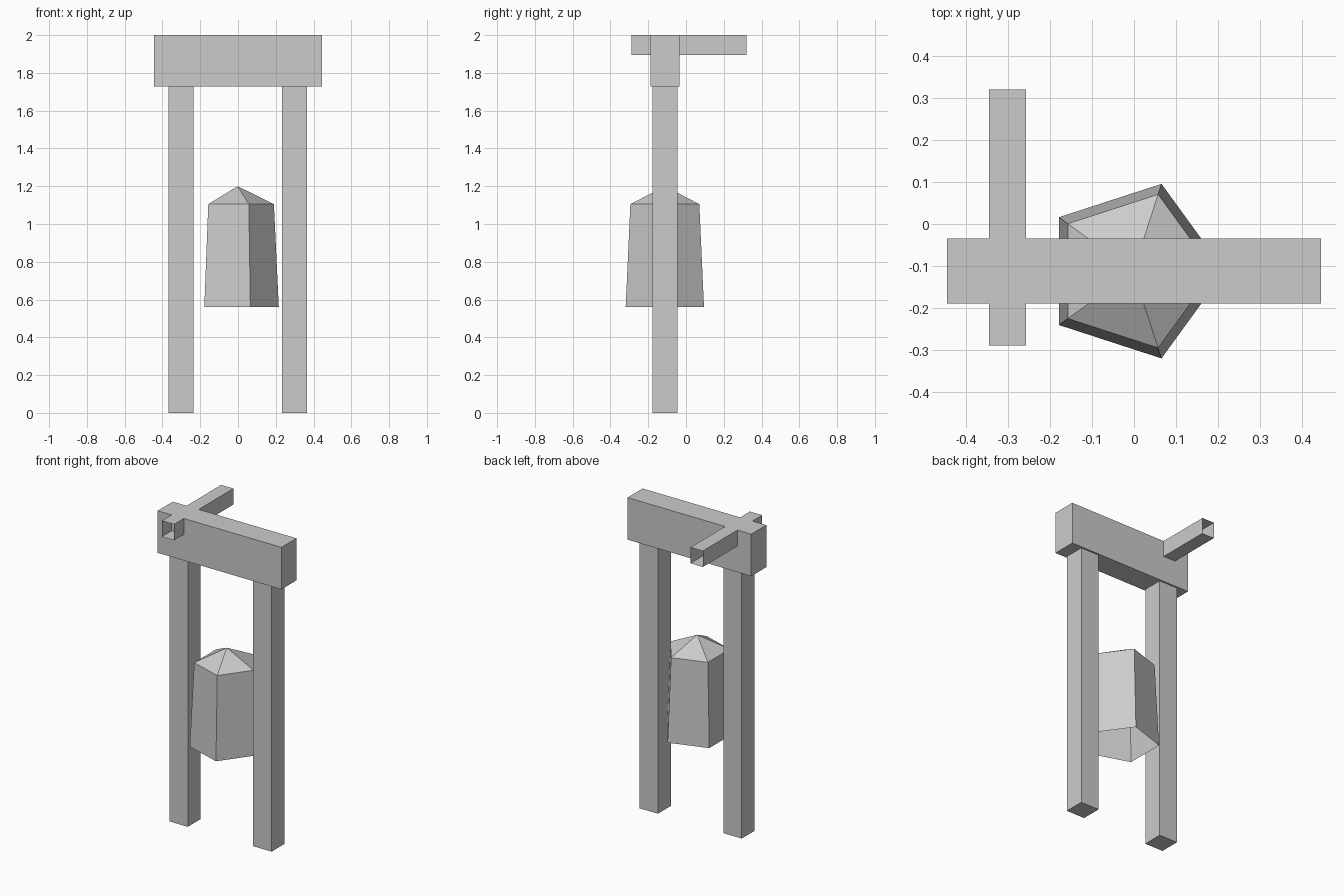
import bpy, bmesh
from math import cos, sin, tau

if "Cube" in bpy.data.objects:
    bpy.data.objects.remove(bpy.data.objects["Cube"])

CY = -0.112  # depth of the frame's centre line


def make_object(name, bm):
    bmesh.ops.recalc_face_normals(bm, faces=bm.faces[:])
    mesh = bpy.data.meshes.new(name)
    bm.to_mesh(mesh)
    bm.free()
    obj = bpy.data.objects.new(name, mesh)
    bpy.context.collection.objects.link(obj)
    return obj


def box(name, lo, hi, open_ends=False):
    bm = bmesh.new()
    bmesh.ops.create_cube(bm, size=1)
    for v in bm.verts:
        v.co = [(a + b) / 2 + c * (b - a) for a, b, c in zip(lo, hi, v.co)]
    obj_faces = []
    if open_ends:
        bm.normal_update()
        obj_faces = [f for f in bm.faces if abs(f.normal.y) > 0.9]
        bmesh.ops.delete(bm, geom=obj_faces, context='FACES')
    return make_object(name, bm)


# Two upright posts
for side, x in (("left", -0.302), ("right", 0.300)):
    box(side + "_post", (x - 0.066, CY - 0.066, 0), (x + 0.066, CY + 0.066, 1.727))

# Top beam
box("top_beam", (-0.444, CY - 0.077, 1.727), (0.444, CY + 0.077, 2.0))

# Hollow crossbar, open at both ends, flush with the beam top
box("crossbar", (-0.345, -0.289, 1.896), (-0.257, 0.32, 2.0), open_ends=True)

# Five-sided bell, open underneath, with a pointed cap
bm = bmesh.new()
rings = []
for radius, z in ((0.218, 0.56), (0.192, 1.105)):
    rings.append([bm.verts.new((-0.002 + radius * cos(i * tau / 5),
                                CY + radius * sin(i * tau / 5), z)) for i in range(5)])
tip = bm.verts.new((-0.002, CY, 1.2))
low, high = rings
for i in range(5):
    j = (i + 1) % 5
    bm.faces.new((low[i], low[j], high[j], high[i]))
    bm.faces.new((high[i], high[j], tip))
make_object("bell", bm)
